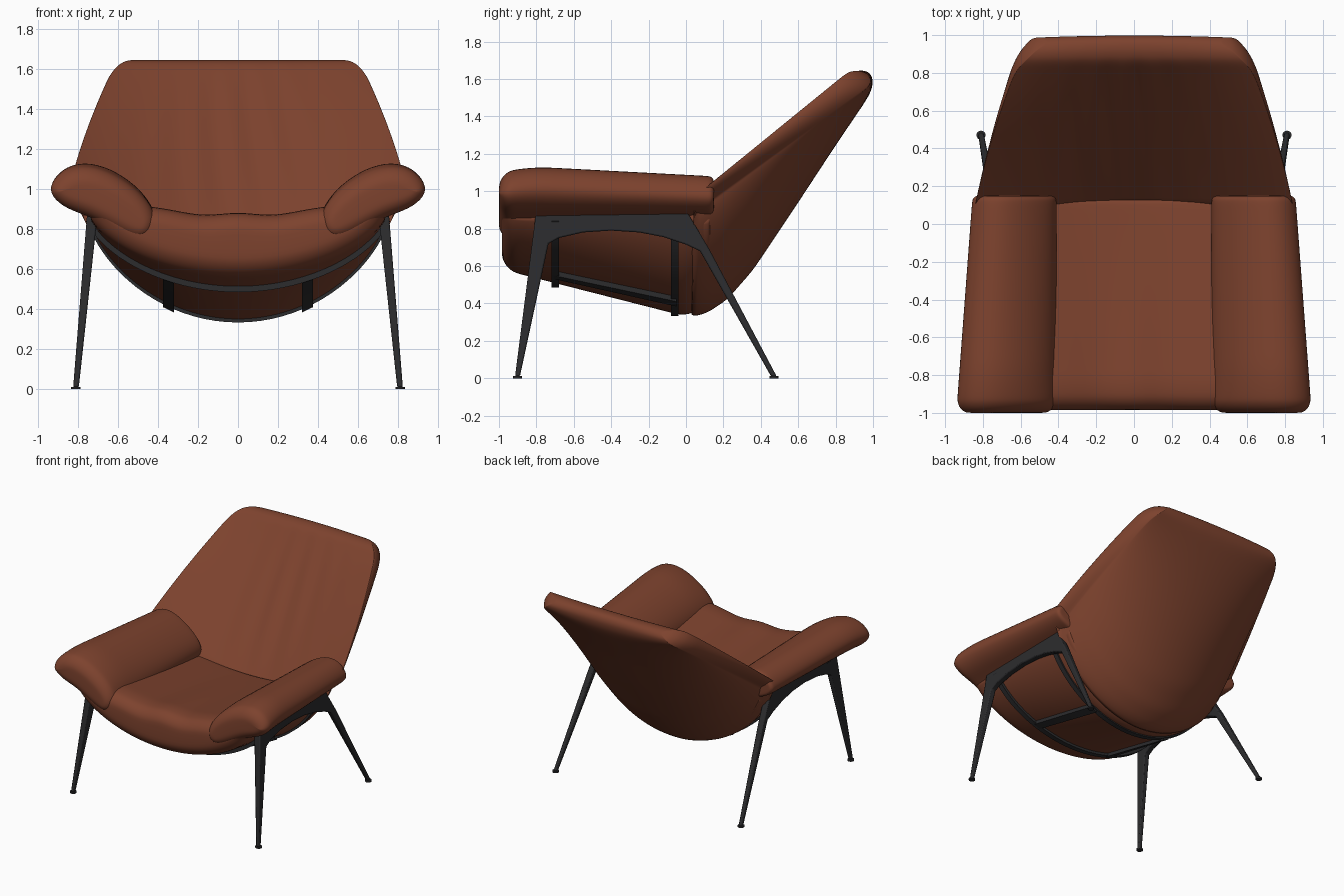
import bpy, bmesh, math
from mathutils import Vector

if "Cube" in bpy.data.objects:
    bpy.data.objects.remove(bpy.data.objects["Cube"])


def material(name, color):
    m = bpy.data.materials.new(name)
    m.diffuse_color = color
    m.use_nodes = True
    m.node_tree.nodes["Principled BSDF"].inputs["Base Color"].default_value = m.diffuse_color
    return m


LEATHER = material("leather", (0.205, 0.055, 0.027, 1))
METAL = material("dark_metal", (0.025, 0.025, 0.027, 1))


def finish(name, bm, mat, levels=0, angle=60):
    bmesh.ops.recalc_face_normals(bm, faces=bm.faces)
    mesh = bpy.data.meshes.new(name)
    bm.to_mesh(mesh)
    bm.free()
    ob = bpy.data.objects.new(name, mesh)
    bpy.context.collection.objects.link(ob)
    mesh.materials.append(mat)
    if levels:
        s = ob.modifiers.new("smooth", 'SUBSURF')
        s.levels = s.render_levels = levels
    bpy.ops.object.select_all(action='DESELECT')
    ob.select_set(True)
    bpy.context.view_layer.objects.active = ob
    bpy.ops.object.shade_smooth_by_angle(angle=math.radians(angle))
    return ob


def loft(name, rings, mat, levels=0, angle=80):
    """Skin closed rings of points; each end is capped by a strip joining point i to n-1-i."""
    bm = bmesh.new()
    rows = [[bm.verts.new(p) for p in ring] for ring in rings]
    n = len(rows[0])
    for a, b in zip(rows, rows[1:]):
        for i in range(n):
            j = (i + 1) % n
            bm.faces.new((a[i], a[j], b[j], b[i]))
    for r in (rows[0], rows[-1]):
        for i in range(n // 2 - 1):
            bm.faces.new((r[i], r[i + 1], r[n - 2 - i], r[n - 1 - i]))
    return finish(name, bm, mat, levels, angle)


def inset(pts, d):
    """Move a closed x-z outline inward by d."""
    n = len(pts)
    area = sum(pts[i - 1][0] * pts[i][1] - pts[i][0] * pts[i - 1][1] for i in range(n))
    s = 1 if area > 0 else -1
    out = []
    for i, p in enumerate(pts):
        q, r = pts[i - 1], pts[(i + 1) % n]
        t = Vector((r[0] - q[0], r[1] - q[1])).normalized()
        out.append((p[0] - s * t.y * d, p[1] + s * t.x * d))
    return out


def pinch(pts, d):
    """Thin a section whose points i and n-1-i face each other."""
    n = len(pts)
    out = []
    for i, (x, z) in enumerate(pts):
        h = (z - pts[n - 1 - i][1]) / 2
        k = max(abs(h) - d, 0.25 * abs(h)) / max(abs(h), 1e-6)
        out.append((x * (1 - 0.4 * d / 0.75), z - h + h * k))
    return out


def cushion(name, section, shrink, y0, y1, r0, r1, levels):
    """Loft section(y) along y with rounded ends."""
    def curve(r, steps):
        return [(r * (1 - math.sin(a)), r * (1 - math.cos(a)))
                for a in (math.pi / 2 * (1 - k / steps) for k in range(steps + 1))]
    stops = [(y0 + s, d) for s, d in curve(r0, 5)]
    stops += [(y0 + r0 + (y1 - r1 - y0 - r0) * k / 16, 0) for k in range(1, 16)]
    stops += [(y1 - s, d) for s, d in reversed(curve(r1, 3))]
    # the inset is deepest at the very ends
    fix = {i: r for i, r in enumerate([r0] * 6)}
    rings = []
    for i, (y, _) in enumerate(stops):
        r, s = (r0, y - y0) if i in fix else (r1, y1 - y)
        s = min(s, r)
        d = r - math.sqrt(max(0, r * r - (r - s) ** 2))
        rings.append([(x, y, z) for x, z in shrink(section(y), d)])
    return loft(name, rings, LEATHER, levels)


def lerp_table(table, v):
    for (v0, *a), (v1, *b) in zip(table, table[1:]):
        if v <= v1:
            t = (v - v0) / (v1 - v0)
            return [p + (q - p) * t for p, q in zip(a, b)]
    return table[-1][1:]


# Underside of the shell, shared by the seat and the straps
def belly(x, y):
    low = 0.58 - 0.25 * (y + 0.98) / 0.98 + 1.2 * max(0, y - 0.02)
    return 0.89 - (0.89 - low) * max(0, 1 - (x / 0.75) ** 2) ** 0.65


# Seat
SEAT_TOP = [(-1.0, 0.855), (-0.85, 0.875), (-0.5, 0.835), (0.2, 0.755)]


def seat_section(y):
    top = lerp_table(SEAT_TOP, y)[0]
    xs = [0.735 * math.sin(math.pi * (k / 40 - 0.5)) for k in range(41)]
    puff = 0.012 * max(0, -y)
    up = []
    for x in xs:
        z = top + 0.035 * (abs(x) / 0.42) ** 2 + puff * math.cos(15.7 * x) * max(0, 1 - abs(x) / 0.6)
        up.append((x, min(z, 0.95)))
    return [(x, belly(x, y)) for x in xs] + up[::-1]


cushion("seat", seat_section, pinch, -0.985, 0.13, 0.085, 0.02, 1)

# Arms
ARM = [(0.400, 0.80), (0.415, 0.90), (0.49, 1.01), (0.61, 1.10), (0.75, 1.15), (0.87, 1.13),
       (0.945, 1.055), (0.94, 0.98), (0.86, 0.905), (0.74, 0.865), (0.62, 0.79), (0.48, 0.72)]
for side, label in ((-1, "left"), (1, "right")):
    def arm_section(y):
        t = (y + 0.98) / 1.13
        nose = 0.04 * max(0, (-0.72 - y) / 0.27) ** 2
        return [(side * (0.41 + (x - 0.41) * (1 - 0.16 * t)),
                 z - (0.06 * t + nose) * max(0, min(1, (z - 0.85) / 0.2))) for x, z in ARM]
    cushion(label + "_arm", arm_section, inset, -1.0, 0.15, 0.08, 0.03, 2)

# Backrest: concave front with soft folds, rounded rear, thin rounded top
REAR = [(0, 0.0, 0.325), (0.08, 0.1, 0.34), (0.18, 0.22, 0.42), (0.32, 0.36, 0.58),
        (0.58, 0.6, 0.94), (0.78, 0.8, 1.245), (1, 1.04, 1.60)]
U = [math.sin(math.pi * (k / 48 - 0.5)) for k in range(49)]
rings = []
for v in [k / 20 * 0.9 for k in range(20)] + [0.9, 0.925, 0.95, 0.965, 0.98, 0.99, 1.0]:
    w = 0.85 - 0.165 * v - 0.095 * v * v
    if v > 0.84:
        w -= 0.12 * (1 - math.sqrt(max(0, 1 - ((v - 0.84) / 0.16) ** 2)))
    thick = math.sqrt(max(0.03, 1 - (max(0, v - 0.93) / 0.07) ** 2))
    ry, rz = lerp_table(REAR, v)
    front, rear = [], []
    for u in U:
        m = abs(u) ** 1.9
        cy, cz = 0.085 + 0.82 * v, 0.70 + 0.975 * v
        ey, ez = 0.06 + 0.845 * v, 0.985 + 0.685 * v
        fold = 0.011 * math.sin(24 * u + 4 * v) * math.exp(-5 * u * u) * math.sin(math.pi * v)
        f = Vector((w * u, cy + (ey - cy) * m - fold, cz + (ez - cz) * m))
        b = max(0, 1 - u * u) ** (0.65 + 0.3 * v)
        gy, gz = 0.03 + 0.995 * v, 0.88 + 0.71 * v
        r = Vector(((w - 0.08 + 0.06 * v) * u, gy + (ry - gy) * b, gz + (rz - gz) * b))
        mid = (f + r) / 2
        front.append(mid + (f - mid) * thick)
        rear.append(mid + (r - mid) * thick)

    def edge(i, s, t):
        return front[i].lerp(rear[i], t) + Vector((s * 0.022 * thick, 0, 0))
    rings.append([edge(0, -1, 0.3)] + front + [edge(-1, 1, 0.3), edge(-1, 1, 0.7)]
                 + rear[::-1] + [edge(0, -1, 0.7)])
loft("backrest", rings, LEATHER, 1)

# Cross straps under the shell
for y, drop, label in ((-0.70, 0.024, "front_strap"), (-0.06, 0.012, "rear_strap")):
    rings = []
    for k in range(41):
        x = 0.74 * math.sin(math.pi * (k / 40 - 0.5) * 0.95)
        n = Vector((belly(x + 0.004, y) - belly(x - 0.004, y), 0, -0.008)).normalized()
        p = Vector((x, y, belly(x, y)))
        rings.append([p + n * d + Vector((0, e, 0)) for d, e in
                      ((-0.01, -0.02), (drop, -0.02), (drop, 0.02), (-0.01, 0.02))])
    loft(label, rings, METAL, 0, 35)

# Lengthwise straps
for s, label in ((-1, "left_rail"), (1, "right_rail")):
    rings = []
    for k in range(9):
        y = -0.71 + 0.66 * k / 8
        rings.append([(s * x, y, belly(x, y) + d) for x, d in
                      ((0.32, 0.01), (0.32, -0.026), (0.375, -0.026), (0.375, 0.01))])
    loft(label, rings, METAL, 0, 35)

# Side frames: arched plate running into two tapered legs
PLATE = [(-0.80, 0.90), (0.0, 0.90), (0.125, 0.69), (0.485, 0.01), (0.455, 0.01), (0.075, 0.68),
         (0.0, 0.715), (-0.12, 0.755), (-0.25, 0.78), (-0.4, 0.79), (-0.55, 0.78), (-0.68, 0.75),
         (-0.735, 0.72), (-0.888, 0.01), (-0.914, 0.01)]
for s, label in ((-1, "left"), (1, "right")):
    bm = bmesh.new()
    sides = [[bm.verts.new((s * (0.81 - 0.085 * z / 0.9 + e * (0.014 + 0.014 * z)), y, z))
              for y, z in PLATE] for e in (-1, 1)]
    bm.faces.new(sides[0])
    bm.faces.new(sides[1])
    for i in range(len(PLATE)):
        bm.faces.new((sides[0][i - 1], sides[0][i], sides[1][i], sides[1][i - 1]))
    frame = finish(label + "_leg_frame", bm, METAL, 0, 40)
    bev = frame.modifiers.new("bevel", 'BEVEL')
    bev.width, bev.segments = 0.008, 2
    # Foot pads
    for y, end in ((-0.90, "front"), (0.47, "back")):
        bpy.ops.mesh.primitive_cylinder_add(vertices=24, radius=0.024, depth=0.012,
                                            location=(s * 0.81, y, 0.006))
        pad = bpy.context.object
        pad.name = f"{label}_{end}_foot"
        pad.data.materials.append(METAL)
        bpy.ops.object.shade_smooth_by_angle(angle=math.radians(40))
